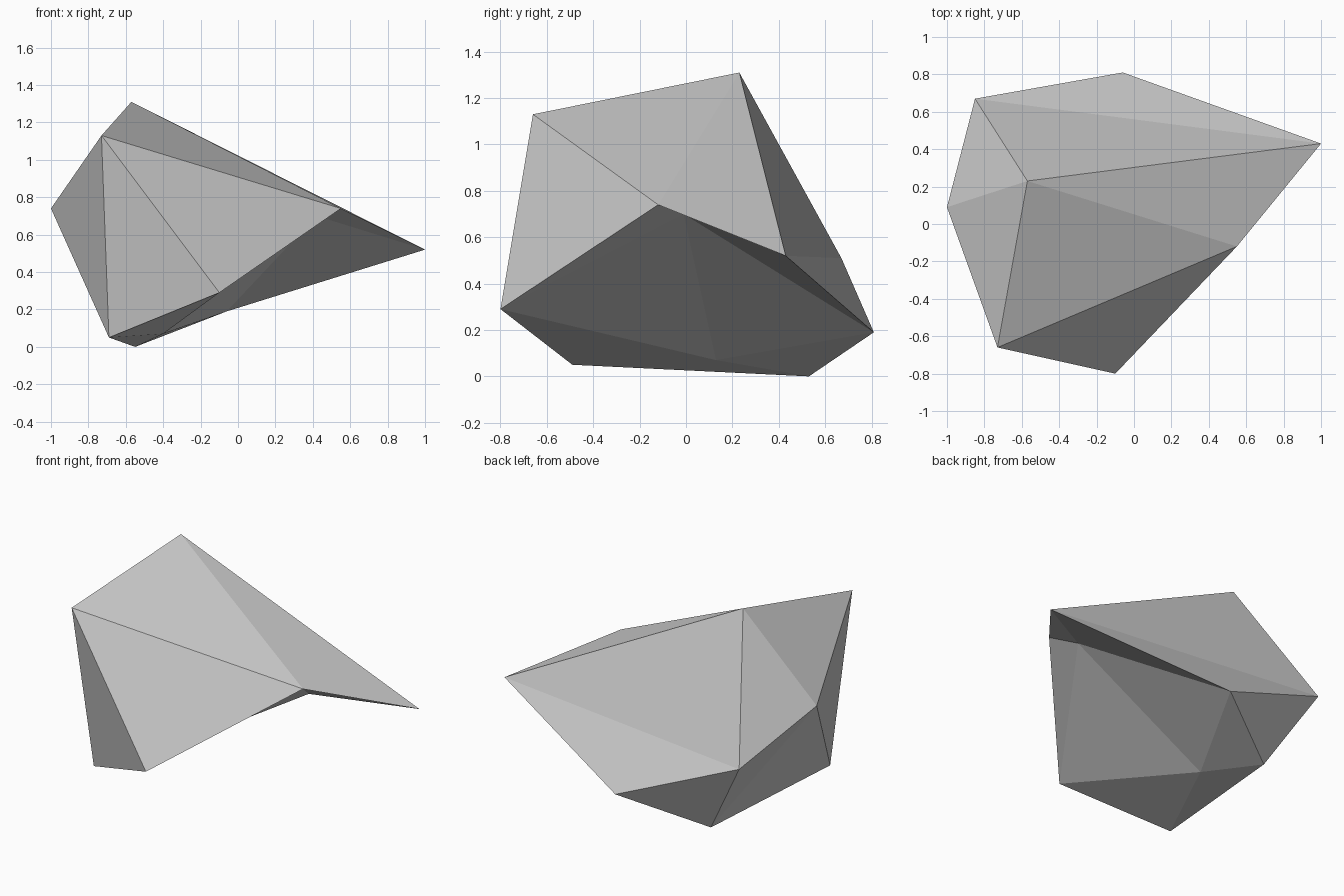
import bpy
import bmesh

# Remove the default cube only
default_cube = bpy.data.objects.get("Cube")
if default_cube:
    bpy.data.objects.remove(default_cube, do_unlink=True)


def make_material(name, color):
    material = bpy.data.materials.new(name)
    material.use_nodes = True
    material.diffuse_color = color
    material.node_tree.nodes["Principled BSDF"].inputs["Base Color"].default_value = color
    return material


# Corners of the rock, one letter each
corners = {
    "P": (-0.57, 0.23, 1.31),   # peak
    "F": (-0.73, -0.66, 1.13),  # front shoulder
    "W": (-1.0, 0.09, 0.74),    # west corner
    "T": (1.0, 0.43, 0.52),     # pointed tip
    "S": (0.55, -0.12, 0.74),   # side ridge
    "L": (-0.1, -0.8, 0.29),    # front lower corner
    "A": (-0.85, 0.67, 0.51),   # back corner
    "B": (-0.06, 0.81, 0.19),   # back lower corner
    "I": (-0.69, -0.49, 0.05),  # front foot
    "J": (-0.55, 0.53, 0.0),    # back foot
    "K": (-0.4, 0.13, 0.07),    # underside corner
    "H": (0.42, -0.01, 0.7),    # hollow under the tip
}

# Facets, grouped by where they sit
top_facets = "ABT ATP APW WPF FPS PTS"
side_facets = "FSL FWI FIL WIJ WJA JAB"
underside_facets = "BTH TSH SLH HLK HKB LIK IJK JBK"


def build_rock(name, facets, material):
    bm = bmesh.new()
    verts = {letter: bm.verts.new(point) for letter, point in corners.items()}
    for facet in facets:
        bm.faces.new([verts[letter] for letter in facet])
    bmesh.ops.recalc_face_normals(bm, faces=bm.faces[:])
    mesh = bpy.data.meshes.new(name)
    bm.to_mesh(mesh)
    bm.free()
    mesh.materials.append(material)
    rock = bpy.data.objects.new(name, mesh)
    bpy.context.scene.collection.objects.link(rock)
    return rock


stone_grey = make_material("stone_grey", (0.6, 0.6, 0.6, 1.0))
all_facets = " ".join((top_facets, side_facets, underside_facets)).split()
build_rock("rock", all_facets, stone_grey)
